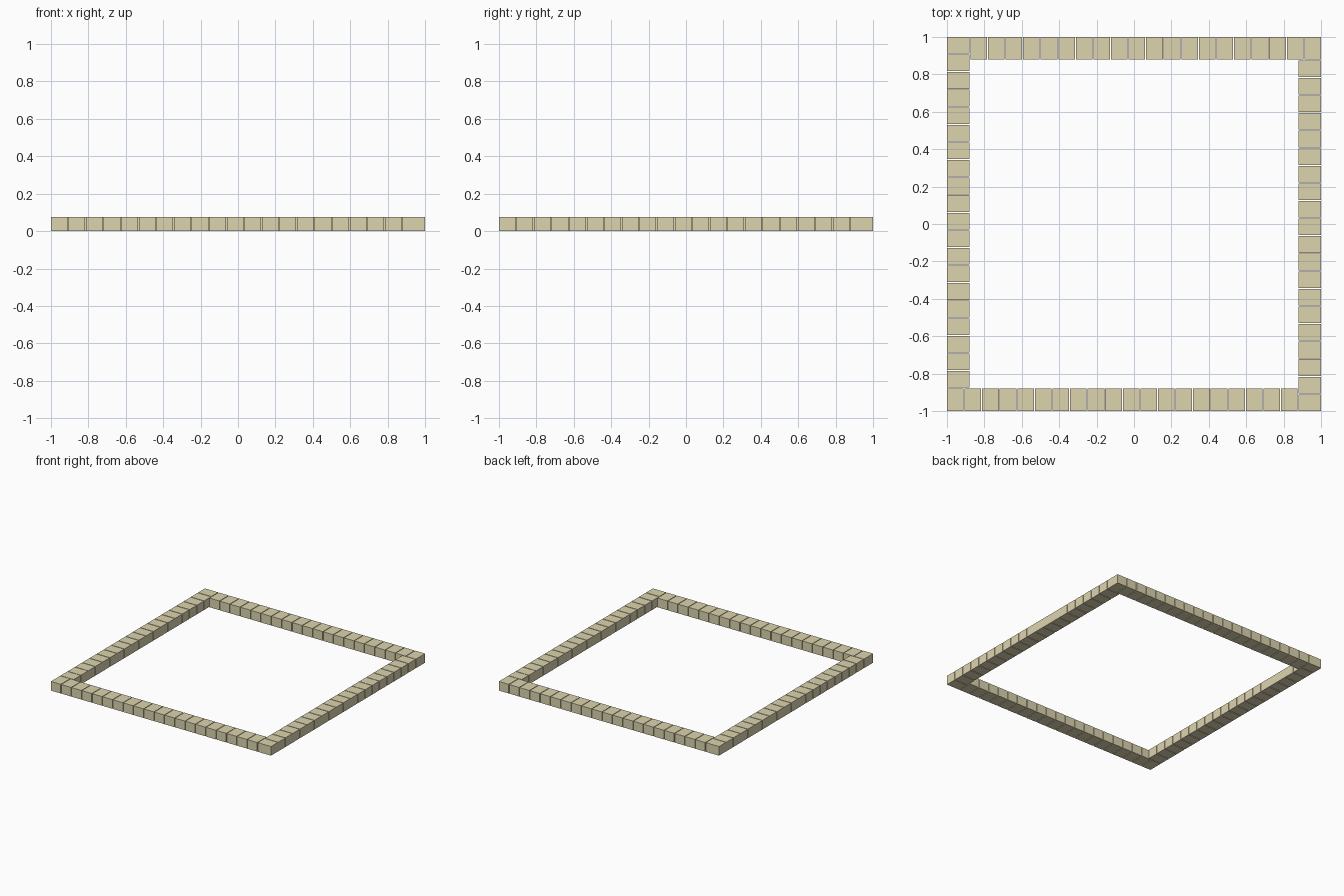
import bpy, bmesh
from math import pi
from mathutils import Matrix, Vector

if "Cube" in bpy.data.objects:
    bpy.data.objects.remove(bpy.data.objects["Cube"])

COUNT = 20          # bricks per side
DEPTH = 0.12        # brick size across the border
HEIGHT = 0.075
PITCH = (2 - DEPTH) / COUNT
GAP = 0.005

mat = bpy.data.materials.new("sandstone")
mat.diffuse_color = (0.72, 0.66, 0.43, 1)
mat.use_nodes = True
mat.node_tree.nodes["Principled BSDF"].inputs["Base Color"].default_value = mat.diffuse_color


def brick_row(name, angle):
    """One straight row of separate bricks, turned about the centre."""
    bm = bmesh.new()
    for i in range(COUNT):
        centre = Vector((-1 + i * PITCH + (PITCH - GAP) / 2, -1 + DEPTH / 2, HEIGHT / 2))
        size = Matrix.Diagonal((PITCH - GAP, DEPTH, HEIGHT, 1))
        bmesh.ops.create_cube(bm, size=1, matrix=Matrix.Translation(centre) @ size)
    bm.transform(Matrix.Rotation(angle, 4, 'Z'))
    mesh = bpy.data.meshes.new(name)
    bm.to_mesh(mesh)
    bm.free()
    mesh.materials.append(mat)
    bpy.context.collection.objects.link(bpy.data.objects.new(name, mesh))


# Four rows in a pinwheel, each butting against the next at the corner
for k, side in enumerate(("front", "right", "back", "left")):
    brick_row(side + "_brick_row", k * pi / 2)
